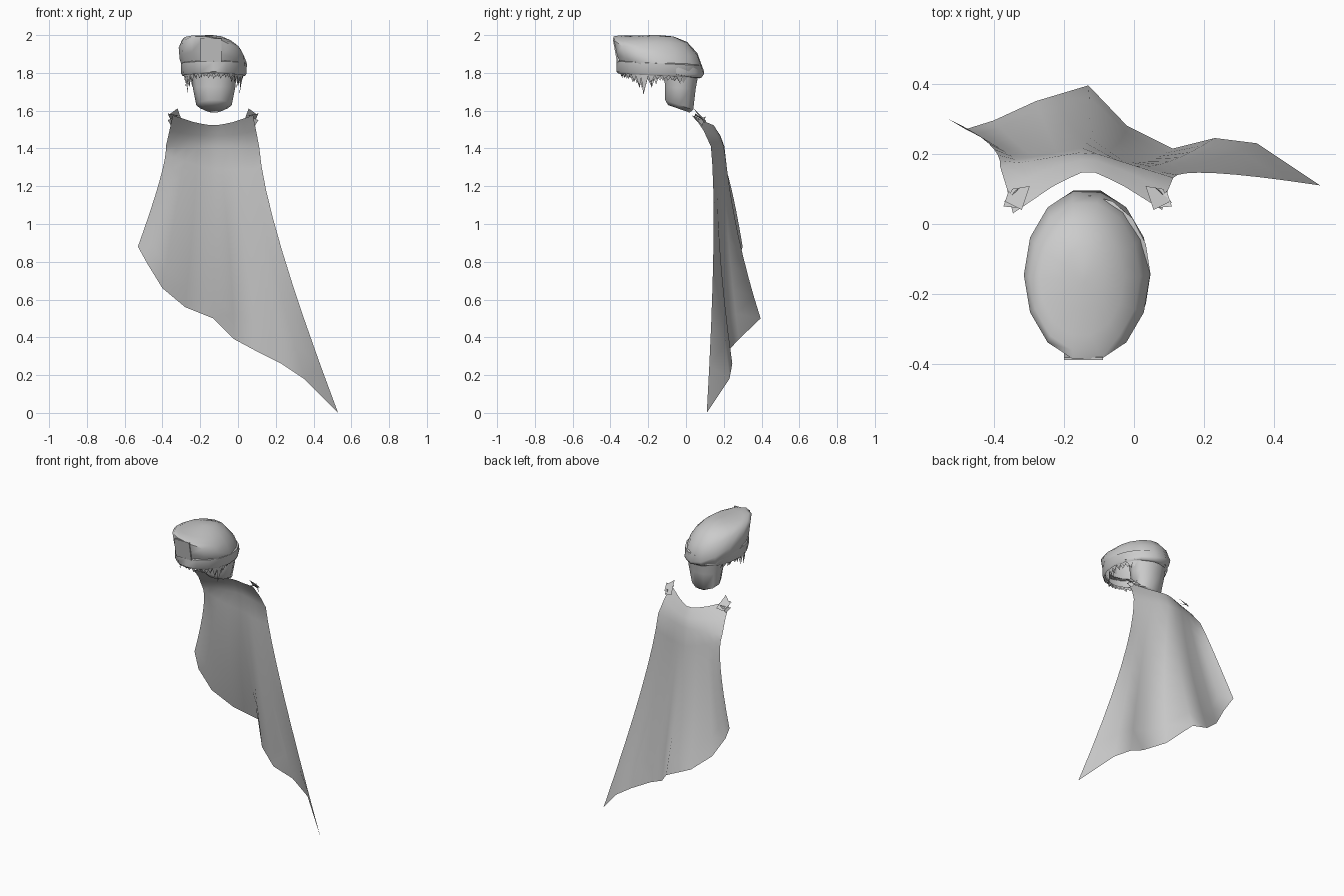
import bpy, math, random
from mathutils import Vector

random.seed(4)
cube = bpy.data.objects.get("Cube")
if cube:
    bpy.data.objects.remove(cube, do_unlink=True)

grey = bpy.data.materials.new("plain grey")
grey.use_nodes = True
grey.diffuse_color = (0.6, 0.6, 0.6, 1)
grey.node_tree.nodes["Principled BSDF"].inputs["Base Color"].default_value = (0.6, 0.6, 0.6, 1)

MID_X = -0.132  # the wearer stands a little to the right of the origin


def make(name, verts, faces, smooth=None):
    mesh = bpy.data.meshes.new(name)
    mesh.from_pydata([tuple(v) for v in verts], [], faces)
    mesh.materials.append(grey)
    mesh.validate()
    obj = bpy.data.objects.new(name, mesh)
    bpy.context.collection.objects.link(obj)
    if smooth:
        bpy.ops.object.select_all(action='DESELECT')
        obj.select_set(True)
        bpy.context.view_layer.objects.active = obj
        bpy.ops.object.shade_smooth_by_angle(angle=math.radians(smooth))
    return obj


def ring(cx, cy, rx, ry, z, slope_x, slope_y, n):
    """Ellipse lying on a tilted plane."""
    pts = []
    for i in range(n):
        a = math.tau * i / n
        x, y = rx * math.cos(a), ry * math.sin(a)
        pts.append(Vector((cx + x, cy + y, z + slope_x * x + slope_y * y)))
    return pts


def loft(name, rings, smooth, cap_start=False, cap_end=False):
    n = len(rings[0])
    verts = [p for r in rings for p in r]
    faces = [(k * n + i, k * n + (i + 1) % n, (k + 1) * n + (i + 1) % n, (k + 1) * n + i)
             for k in range(len(rings) - 1) for i in range(n)]
    if cap_start:
        faces.append(tuple(reversed(range(n))))
    if cap_end:
        faces.append(tuple(range(len(verts) - n, len(verts))))
    return make(name, verts, faces, smooth)


def resample(points, n):
    """Evenly spaced points along a polyline, by index."""
    out = []
    for i in range(n):
        t = i / (n - 1) * (len(points) - 1)
        k = min(int(t), len(points) - 2)
        out.append(Vector(points[k]).lerp(Vector(points[k + 1]), t - k))
    return out


# Soft cap, leaning to the left and rising at the front
loft("cap", [
    ring(-0.130, -0.140, 0.163, 0.215, 1.815, -0.05, -0.20, 14),
    ring(-0.132, -0.143, 0.177, 0.232, 1.845, -0.16, -0.28, 14),
    ring(-0.134, -0.145, 0.180, 0.246, 1.893, -0.22, -0.38, 14),
    ring(-0.140, -0.150, 0.158, 0.215, 1.945, -0.17, -0.22, 14),
    ring(-0.148, -0.155, 0.120, 0.165, 1.977, -0.10, -0.10, 14),
    ring(-0.145, -0.155, 0.060, 0.090, 1.995, -0.04, -0.03, 14),
    ring(-0.145, -0.155, 0.010, 0.015, 2.000, 0, 0, 14),
], 60, cap_end=True)

# Headband under the cap
loft("cap_band", [
    ring(-0.128, -0.143, 0.166, 0.214, 1.785, 0, -0.05, 16),
    ring(-0.128, -0.143, 0.173, 0.224, 1.795, 0, -0.05, 16),
    ring(-0.128, -0.143, 0.175, 0.225, 1.850, 0, -0.05, 16),
    ring(-0.128, -0.143, 0.160, 0.208, 1.857, 0, -0.05, 16),
], 40)

# Upright badge plate on the front of the cap
plate = []
for y_off in (0.0, 0.008):
    plate += [(-0.200, -0.366 + y_off, 1.858), (-0.088, -0.366 + y_off, 1.858),
              (-0.088, -0.388 + y_off, 1.982), (-0.200, -0.388 + y_off, 1.982)]
make("cap_badge", plate, [(0, 1, 2, 3), (7, 6, 5, 4), (0, 4, 5, 1),
                          (1, 5, 6, 2), (2, 6, 7, 3), (3, 7, 4, 0)])

# Nape and jaw, tapering downward
loft("head", [
    ring(MID_X + 0.005, -0.038, 0.050, 0.060, 1.610, 0, -0.35, 10),
    ring(MID_X + 0.005, -0.036, 0.094, 0.078, 1.630, 0, -0.35, 10),
    ring(MID_X + 0.005, -0.030, 0.112, 0.085, 1.720, 0, -0.10, 10),
    ring(MID_X + 0.005, -0.025, 0.122, 0.098, 1.810, 0, 0, 10),
], 50, cap_start=True)

# Hair locks hanging from the band, longest beside the face
verts, faces = [], []
LOCKS = 34
for layer in range(2):
    for i in range(LOCKS):
        a = math.tau * (i + 0.5 * layer) / LOCKS
        half = math.tau / LOCKS * 0.62
        rx, ry = 0.160 - 0.012 * layer, 0.208 - 0.012 * layer
        y = -0.143 + ry * math.sin(a)
        length = 0.032 + 0.075 * math.exp(-((y + 0.225) / 0.055) ** 2)
        if y > -0.10:
            length = 0.045
        length *= random.uniform(0.65, 1.1)
        top = 1.795 - 0.05 * (y + 0.143)
        for s in (-1, 1):
            verts.append((-0.128 + rx * math.cos(a + s * half),
                          -0.143 + ry * math.sin(a + s * half), top))
        lean = a + random.uniform(-0.08, 0.08)
        verts.append((-0.128 + (rx - 0.01) * math.cos(lean),
                      -0.143 + (ry - 0.01) * math.sin(lean), top - length))
        k = len(verts)
        faces.append((k - 3, k - 2, k - 1))
make("hair", verts, faces)

# Cape: each column runs collar, chest, middle, hem
COLS = 10
collar = resample([(-0.345, 0.03, 1.575), (-0.22, 0.115, 1.535), (-0.13, 0.155, 1.52),
                   (-0.04, 0.115, 1.535), (0.08, 0.04, 1.575)], COLS)
chest = resample([(-0.382, 0.165, 1.41), (-0.13, 0.208, 1.41), (0.112, 0.132, 1.41)], COLS)
middle = [Vector(p) for p in [
    (-0.415, 0.230, 1.23), (-0.38, 0.215, 1.15), (-0.33, 0.225, 1.07), (-0.24, 0.25, 1.00),
    (-0.13, 0.275, 0.95), (-0.05, 0.225, 0.92), (0.03, 0.180, 0.90), (0.10, 0.178, 0.89),
    (0.165, 0.165, 0.88), (0.23, 0.145, 0.87)]]
hem = [Vector(p) for p in [
    (-0.53, 0.300, 0.88), (-0.48, 0.270, 0.79), (-0.40, 0.295, 0.66), (-0.28, 0.35, 0.56),
    (-0.13, 0.395, 0.50), (-0.02, 0.280, 0.39), (0.11, 0.215, 0.32), (0.23, 0.245, 0.26),
    (0.35, 0.230, 0.18), (0.53, 0.110, 0.0)]]
rows = [collar, [a.lerp(b, 0.5) + Vector((0, 0.008, 0)) for a, b in zip(collar, chest)]]
STEPS = 8
for s in range(STEPS + 1):
    t = s / STEPS
    wa, wb, wc = (1 - t) * (1 - 2 * t), 4 * t * (1 - t), t * (2 * t - 1)
    rows.append([a * wa + b * wb + c * wc for a, b, c in zip(chest, middle, hem)])
verts = [p for r in rows for p in r]
faces = [(r * COLS + c + 1, r * COLS + c, (r + 1) * COLS + c, (r + 1) * COLS + c + 1)
         for r in range(len(rows) - 1) for c in range(COLS - 1)]
make("cape", verts, faces, 70)

# Crumpled shoulder ties, mirrored about the wearer's middle
BLADES = [
    [(0.188, 0.040, 1.612), (0.232, 0.062, 1.580), (0.215, 0.100, 1.535), (0.165, 0.108, 1.545)],
    [(0.240, 0.050, 1.585), (0.185, 0.045, 1.575), (0.225, 0.095, 1.550)],
    [(0.240, 0.060, 1.550), (0.190, 0.105, 1.570), (0.222, 0.085, 1.520)],
]
for name, side in (("left_shoulder_tie", 1), ("right_shoulder_tie", -1)):
    verts, faces = [], []
    for blade in BLADES:
        start = len(verts)
        verts += [(MID_X + side * x, y, z) for x, y, z in blade]
        faces.append(tuple(range(start, len(verts))))
    make(name, verts, faces)
